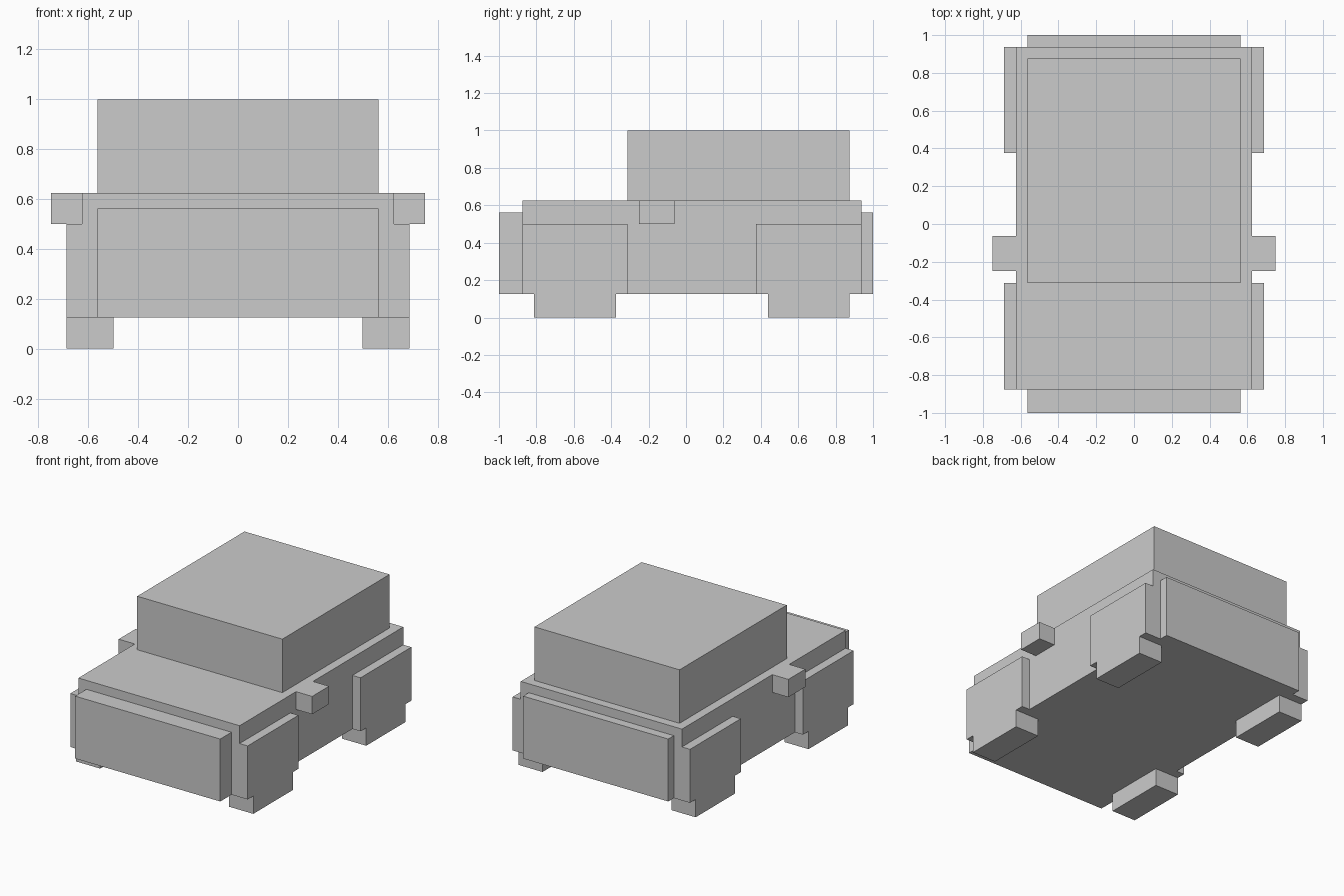
import bpy
import bmesh
from mathutils import Vector

if "Cube" in bpy.data.objects:
    bpy.data.objects.remove(bpy.data.objects["Cube"])

U = 1 / 16  # the model sits on a 1/16 unit lattice


def box(name, x, y, z, mirrored=False):
    """Box from (min, max) ranges in lattice units, optionally mirrored across x."""
    lo = Vector((x[0], y[0], z[0])) * U
    hi = Vector((x[1], y[1], z[1])) * U
    bm = bmesh.new()
    bmesh.ops.create_cube(bm, size=1)
    bmesh.ops.scale(bm, vec=hi - lo, verts=bm.verts)
    bmesh.ops.translate(bm, vec=(lo + hi) / 2, verts=bm.verts)
    mesh = bpy.data.meshes.new(name)
    bm.to_mesh(mesh)
    bm.free()
    obj = bpy.data.objects.new(name, mesh)
    bpy.context.collection.objects.link(obj)
    if mirrored:
        obj.modifiers.new("Mirror", "MIRROR").use_axis[0] = True
    return obj


# Main body and cabin
box("body", (-10, 10), (-14, 15), (2, 10))
box("cabin", (-9, 9), (-5, 14), (10, 16))

# Front and rear panels
box("front_panel", (-9, 9), (-16, -14), (2, 9))
box("rear_panel", (-9, 9), (15, 16), (2, 9))

# Side mirrors
box("side_mirrors", (10, 12), (-4, -1), (8, 10), mirrored=True)

# Fenders with a wheel below each one
for end, y0 in (("front", -14), ("rear", 6)):
    box(end + "_fenders", (10, 11), (y0, y0 + 9), (2, 8), mirrored=True)
    box(end + "_wheels", (8, 11), (y0 + 1, y0 + 8), (0, 2), mirrored=True)
